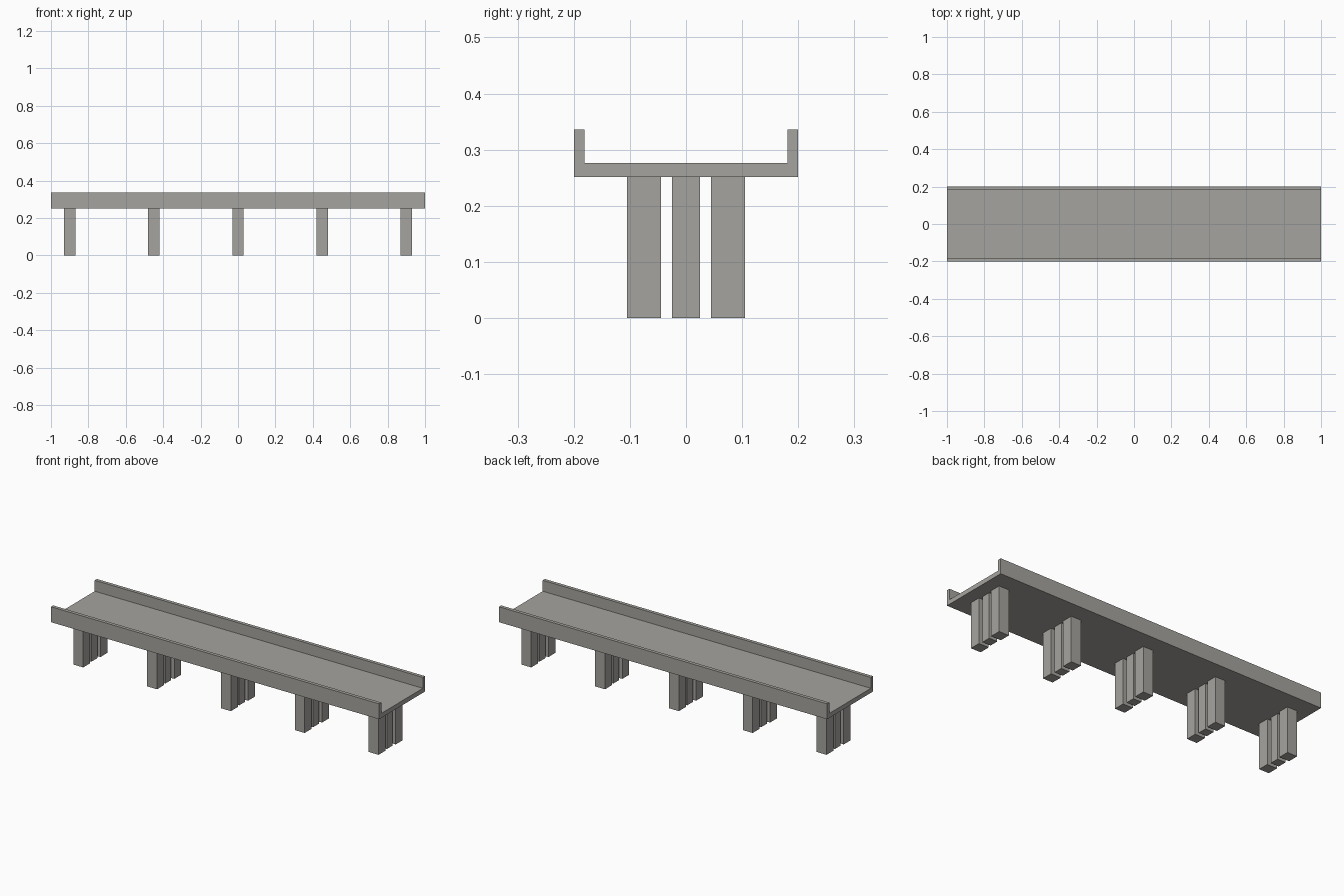
import bpy, bmesh

if "Cube" in bpy.data.objects:
    bpy.data.objects.remove(bpy.data.objects["Cube"])

# One concrete colour
concrete = bpy.data.materials.new("concrete_grey")
concrete.diffuse_color = (0.38, 0.37, 0.345, 1)
concrete.use_nodes = True
concrete.node_tree.nodes["Principled BSDF"].inputs["Base Color"].default_value = concrete.diffuse_color


def finish(name, bm):
    bmesh.ops.recalc_face_normals(bm, faces=bm.faces)
    mesh = bpy.data.meshes.new(name)
    bm.to_mesh(mesh)
    bm.free()
    mesh.materials.append(concrete)
    obj = bpy.data.objects.new(name, mesh)
    bpy.context.collection.objects.link(obj)
    return obj


# Deck with parapets: U-shaped section extruded along x
BOTTOM, ROAD, TOP = 0.251, 0.276, 0.336
half = [(0.2, BOTTOM), (0.2, TOP), (0.181, TOP), (0.181, ROAD)]
section = half + [(-y, z) for y, z in reversed(half)]
bm = bmesh.new()
face = bm.faces.new([bm.verts.new((-1, y, z)) for y, z in section])
ext = bmesh.ops.extrude_face_region(bm, geom=[face])
bmesh.ops.translate(bm, vec=(2, 0, 0),
                    verts=[v for v in ext["geom"] if isinstance(v, bmesh.types.BMVert)])
finish("bridge_deck", bm)


# Piers: three square columns per support, the middle one slimmer
def column(name, x, y, width):
    bm = bmesh.new()
    bmesh.ops.create_cube(bm, size=1)
    bmesh.ops.scale(bm, vec=(width, width, BOTTOM), verts=bm.verts)
    obj = finish(name, bm)
    obj.location = (x, y, BOTTOM / 2)


for i in range(5):
    x = -0.9 + 0.45 * i
    for part, y, width in (("front", -0.075, 0.06), ("middle", 0, 0.05), ("back", 0.075, 0.06)):
        column(f"pier_{i + 1}_{part}_column", x, y, width)
